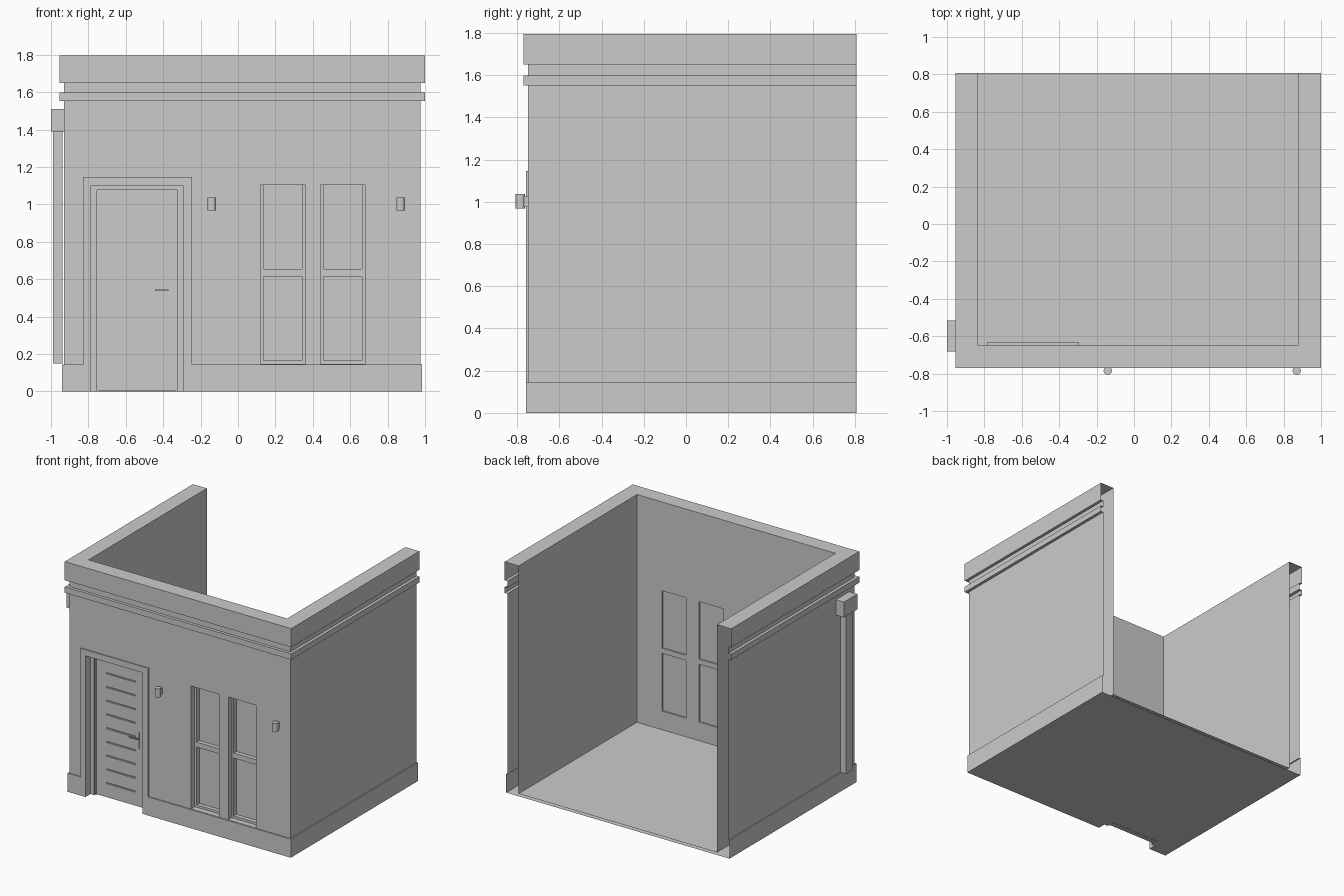
import bpy, bmesh, math

if "Cube" in bpy.data.objects:
    bpy.data.objects.remove(bpy.data.objects["Cube"])

WL, WR, FRONT, BACK = -0.931, 0.976, -0.748, 0.807   # outer wall faces
INNER = FRONT + 0.098


def mesh_object(name, bm):
    me = bpy.data.meshes.new(name)
    bm.to_mesh(me)
    bm.free()
    ob = bpy.data.objects.new(name, me)
    bpy.context.collection.objects.link(ob)
    return ob


def boxes(name, specs):
    """One object from several (x0, x1, y0, y1, z0, z1) boxes."""
    bm = bmesh.new()
    for x0, x1, y0, y1, z0, z1 in specs:
        vs = bmesh.ops.create_cube(bm, size=1)["verts"]
        for v in vs:
            v.co.x = x1 if v.co.x > 0 else x0
            v.co.y = y1 if v.co.y > 0 else y0
            v.co.z = z1 if v.co.z > 0 else z0
    return mesh_object(name, bm)


def cut(ob, specs):
    """Subtract boxes and bake the result."""
    cutter = boxes("cutter", specs)
    cutter.hide_render = True
    mod = ob.modifiers.new("cut", "BOOLEAN")
    mod.operation = "DIFFERENCE"
    mod.solver = "EXACT"
    mod.object = cutter
    bpy.context.view_layer.update()
    dg = bpy.context.evaluated_depsgraph_get()
    me = bpy.data.meshes.new_from_object(ob.evaluated_get(dg))
    ob.modifiers.clear()
    ob.data = me
    bpy.data.objects.remove(cutter)


# Wall profile (outward offset, height) swept around three sides
profile = [(0.009, 0), (0.009, 0.145), (0, 0.145), (0, 1.552), (0.023, 1.552),
           (0.023, 1.598), (0, 1.598), (0, 1.65), (0.023, 1.65),
           (0.023, 1.795), (-0.098, 1.795), (-0.098, 0.02)]
bm = bmesh.new()
rows = []
for o, z in profile:
    path = [(WL - o, BACK), (WL - o, FRONT - o), (WR + o, FRONT - o), (WR + o, BACK)]
    rows.append([bm.verts.new((x, y, z)) for x, y in path])
for a, b in zip(rows, rows[1:]):
    for i in range(3):
        bm.faces.new((a[i], a[i + 1], b[i + 1], b[i]))
bm.faces.new(rows[0])                                   # underside
bm.faces.new(rows[-1])                                  # floor
bm.faces.new([r[0] for r in rows] + [r[3] for r in reversed(rows)])
bmesh.ops.recalc_face_normals(bm, faces=bm.faces)
shell = mesh_object("room_shell", bm)

# Door and window openings
DX0, DX1, DTOP = -0.785, -0.295, 1.10
windows = [(0.12, 0.36), (0.44, 0.68)]
WZ0, WZ1 = 0.147, 1.103
cut(shell, [(DX0, DX1, -0.9, -0.632, -0.1, DTOP)] +
    [(a, b, -0.9, -0.6, WZ0, WZ1) for a, b in windows])

# The rear is open: the walls are hollow there
bm = bmesh.new()
bm.from_mesh(shell.data)
rear = [f for f in bm.faces if all(v.co.y > BACK - 0.001 for v in f.verts)]
bmesh.ops.delete(bm, geom=rear, context="FACES")
bm.to_mesh(shell.data)
bm.free()

# Flat surround of the door, flush with the plinth
ty = (FRONT - 0.009, FRONT)
boxes("door_surround", [(-0.83, DX0, *ty, 0.145, 1.147),
                        (DX1, -0.245, *ty, 0.145, 1.147),
                        (DX0, DX1, *ty, DTOP, 1.147),
                        ])

# Stepped door frame
boxes("door_frame", [(DX0, -0.755, -0.695, -0.632, 0, DTOP),
                     (-0.325, DX1, -0.695, -0.632, 0, DTOP),
                     (-0.755, -0.325, -0.695, -0.632, 1.078, DTOP),
                     (-0.755, -0.745, -0.685, -0.635, 0, 1.078),
                     (-0.335, -0.325, -0.685, -0.635, 0, 1.078),
                     (-0.745, -0.335, -0.685, -0.635, 1.065, 1.078)])

# Door leaf with horizontal grooves
leaf = boxes("door_leaf", [(-0.745, -0.335, -0.678, -0.638, 0.003, 1.065)])
cut(leaf, [(-0.66, -0.41, -0.7, -0.67, 0.112 + 0.107 * i - 0.005, 0.112 + 0.107 * i + 0.005)
           for i in range(9)])

# Handle: plate, spindle and lever
boxes("door_handle", [(-0.386, -0.374, -0.684, -0.678, 0.455, 0.585),
                      (-0.384, -0.376, -0.705, -0.684, 0.536, 0.544),
                      (-0.445, -0.372, -0.711, -0.704, 0.536, 0.544)])

# Windows: frame with a middle rail, two panes each
for n, (a, b) in enumerate(windows):
    fy = (-0.705, INNER)
    boxes(f"window_frame_{n + 1}", [
        (a, a + 0.017, *fy, WZ0, WZ1), (b - 0.017, b, *fy, WZ0, WZ1),
        (a + 0.017, b - 0.017, *fy, WZ0, 0.165),
        (a + 0.017, b - 0.017, *fy, 0.615, 0.655)])
    boxes(f"window_panes_{n + 1}", [
        (a + 0.017, b - 0.017, -0.672, -0.662, z0, z1)
        for z0, z1 in ((0.165, 0.615), (0.655, WZ1))])

# Wall lamps: faceted cylinder on a small mount
for n, x in enumerate((-0.14, 0.87)):
    boxes(f"lamp_mount_{n + 1}", [(x - 0.013, x + 0.013, -0.775, FRONT, 0.975, 1.025)])
    bpy.ops.mesh.primitive_cylinder_add(vertices=12, radius=0.0225, depth=0.068,
                                        location=(x, -0.7845, 1.002))
    bpy.context.object.name = f"lamp_{n + 1}"

# Rainwater hopper and square downpipe on the left wall
boxes("rain_hopper", [(-1.0, WL, -0.682, -0.517, 1.39, 1.51)])
boxes("downpipe", [(-0.988, -0.938, -0.637, -0.562, 0.15, 1.39)])
